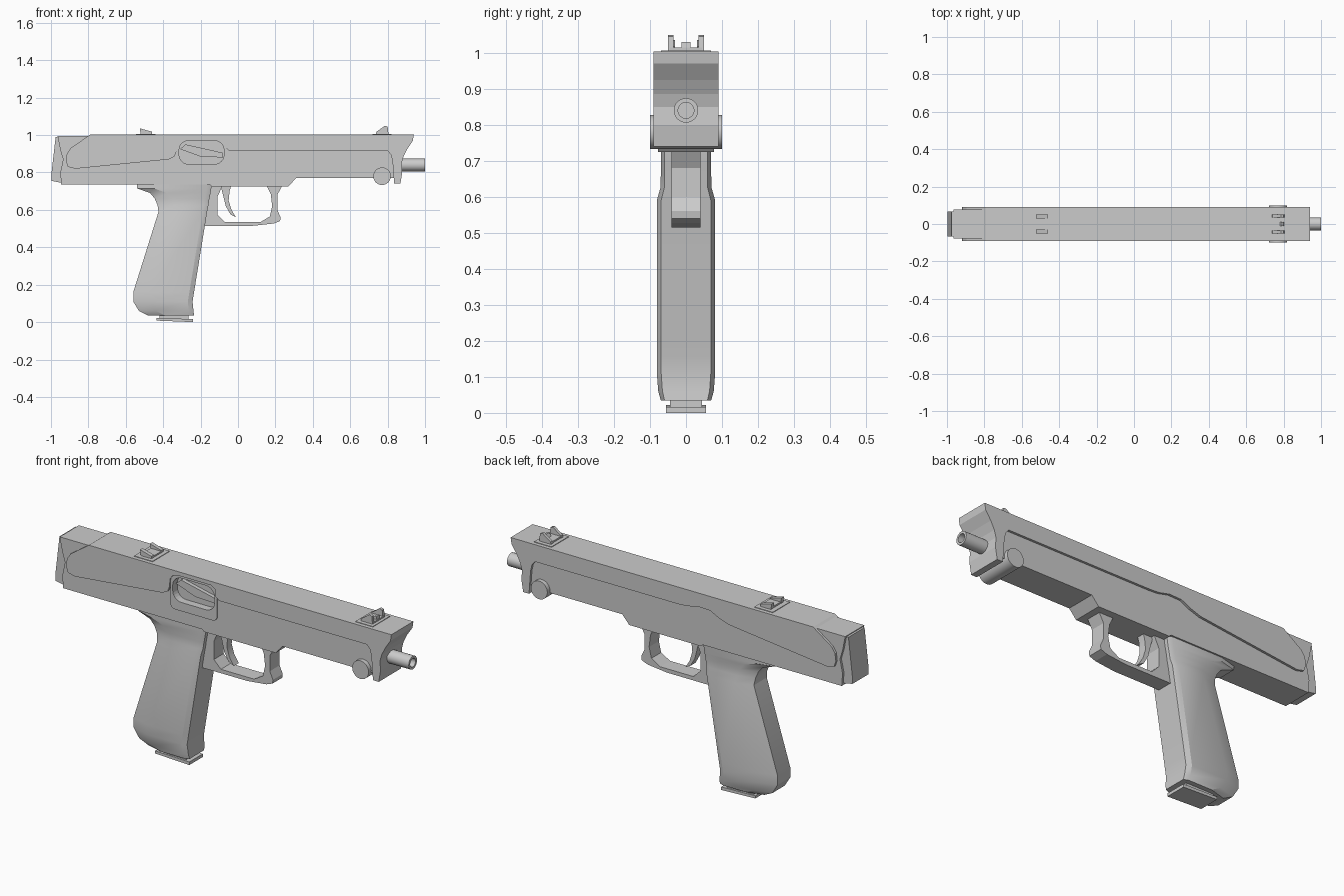
import bpy, bmesh, math

grey = bpy.data.materials.new("plain grey")
grey.diffuse_color = (0.6, 0.6, 0.6, 1)


def finish(name, bm, smooth=None):
    bmesh.ops.recalc_face_normals(bm, faces=bm.faces)
    mesh = bpy.data.meshes.new(name)
    bm.to_mesh(mesh)
    bm.free()
    mesh.materials.append(grey)
    ob = bpy.data.objects.new(name, mesh)
    bpy.context.collection.objects.link(ob)
    if smooth:
        bpy.ops.object.select_all(action='DESELECT')
        ob.select_set(True)
        bpy.context.view_layer.objects.active = ob
        bpy.ops.object.shade_smooth_by_angle(angle=math.radians(smooth))
    return ob


def prism(name, pts, y0, y1, smooth=None):
    """Side profile (x, z) extruded from y0 to y1."""
    bm = bmesh.new()
    face = bm.faces.new([bm.verts.new((x, y0, z)) for x, z in pts])
    ext = bmesh.ops.extrude_face_region(bm, geom=[face])
    for v in ext["geom"]:
        if isinstance(v, bmesh.types.BMVert):
            v.co.y = y1
    return finish(name, bm, smooth)


def loft(name, rings, smooth=None):
    """Skin a stack of equal rings and cap both ends."""
    bm = bmesh.new()
    rows = [[bm.verts.new(p) for p in r] for r in rings]
    n = len(rows[0])
    for a, b in zip(rows, rows[1:]):
        for i in range(n):
            j = (i + 1) % n
            bm.faces.new((a[i], a[j], b[j], b[i]))
    bm.faces.new(rows[0])
    bm.faces.new(rows[-1])
    return finish(name, bm, smooth)


def box(name, x0, x1, w, z0, z1, y=0):
    return prism(name, [(x0, z0), (x1, z0), (x1, z1), (x0, z1)], y - w, y + w)


def disc(cx, cz, r, n=32):
    return [(cx + r * math.cos(2 * math.pi * i / n), cz + r * math.sin(2 * math.pi * i / n))
            for i in range(n)]


def rounded(x0, x1, z0, z1, r, n=6):
    pts = []
    for k, (cx, cz) in enumerate([(x1 - r, z1 - r), (x0 + r, z1 - r), (x0 + r, z0 + r), (x1 - r, z0 + r)]):
        for i in range(n + 1):
            a = math.pi / 2 * (k + i / n)
            pts.append((cx + r * math.cos(a), cz + r * math.sin(a)))
    return pts


# Receiver body with a recessed ejection port on the near side
body = prism("receiver", [(-0.945, 0.735), (-0.15, 0.735), (-0.14, 0.725), (0.27, 0.725), (0.31, 0.77),
                          (0.85, 0.77), (0.85, 0.995), (-0.965, 0.995), (-0.95, 0.92), (-0.935, 0.87),
                          (-0.95, 0.80)], -0.078, 0.078)
port_rim = prism("port_surround", rounded(-0.328, -0.062, 0.80, 0.985, 0.025), -0.084, -0.06)
cutter = prism("port_cutter", rounded(-0.315, -0.075, 0.845, 0.97, 0.05), -0.2, -0.045)
cutter.hide_render = True
cutter.hide_viewport = True
for ob in (body, port_rim):
    mod = ob.modifiers.new("port", 'BOOLEAN')
    mod.operation = 'DIFFERENCE'
    mod.solver = 'EXACT'
    mod.object = cutter
prism("bolt", [(-0.31, 0.925), (-0.2, 0.885), (-0.08, 0.88), (-0.08, 0.905), (-0.28, 0.95)], -0.065, -0.04)

# Upper cover: both halves share the nose and tail, only the seam differs
nose = [(0.80, 0.915), (0.818, 0.895), (0.826, 0.86), (0.835, 0.74), (0.868, 0.74), (0.878, 0.80),
        (0.875, 0.85), (0.885, 0.885), (0.905, 0.925), (0.935, 0.97), (0.94, 1.003)]
tail = [(-0.79, 1.003), (-0.895, 0.93), (-0.915, 0.90), (-0.92, 0.86), (-0.91, 0.83), (-0.87, 0.82)]
near_seam = [(-0.37, 0.87), (-0.34, 0.885), (-0.33, 0.91), (-0.325, 0.955), (-0.31, 0.975), (-0.28, 0.983),
             (-0.09, 0.983), (-0.07, 0.97), (-0.065, 0.93), (-0.045, 0.915)]
far_seam = [(-0.31, 0.885), (-0.25, 0.905), (-0.20, 0.93), (-0.13, 0.932), (-0.07, 0.918), (-0.02, 0.915)]
prism("upper_cover_near", tail + near_seam + nose, -0.09, 0)
prism("upper_cover_far", tail + far_seam + nose, 0, 0.09)

# Rear end cap
prism("end_cap", [(-0.945, 0.745), (-0.998, 0.755), (-0.998, 0.79), (-0.975, 0.99), (-0.96, 0.99),
                  (-0.93, 0.87)], -0.066, 0.066)

# Takedown pin and hollow barrel
prism("takedown_pin", disc(0.77, 0.78, 0.047), -0.1, 0.1, 30)
loft("barrel", [[(x, a, b) for a, b in disc(0, 0.84, r)]
                for x, r in ((0.8, 0.034), (1.0, 0.034), (1.0, 0.022), (0.94, 0.022))], 30)

# Grip: stacked rings with a narrow front chamfer and a wide back chamfer
sections = [(.035, -.48, -.235, .070), (.06, -.53, -.238, .077), (.11, -.56, -.243, .081),
            (.16, -.56, -.235, .081), (.59, -.425, -.165, .081), (.625, -.43, -.158, .071),
            (.66, -.445, -.153, .07), (.69, -.47, -.147, .07), (.715, -.54, -.143, .07),
            (.74, -.54, -.14, .07)]
rings = []
for z, xb, xf, w in sections:
    half = [(xf, 0.85 * w), (xf - 0.025, w), (xb + 0.09, w), (xb, 0.65 * w)]
    rings.append([(x, y, z) for x, y in half] + [(x, -y, z) for x, y in reversed(half)])
loft("grip", rings, 25)

# Magazine base
box("magazine", -0.42, -0.265, 0.045, 0.012, 0.05)
prism("magazine_floor", [(-0.435, 0.008), (-0.24, 0.0), (-0.24, 0.016), (-0.435, 0.022)], -0.055, 0.055)

# Trigger guard and trigger
prism("trigger_guard", [(-0.18, 0.515), (0.08, 0.515), (0.19, 0.527), (0.225, 0.54), (0.228, 0.56),
                        (0.21, 0.60), (0.21, 0.68), (0.24, 0.735), (0.15, 0.735), (0.175, 0.685),
                        (0.183, 0.62), (0.17, 0.565), (0.12, 0.535), (-0.07, 0.535), (-0.11, 0.575),
                        (-0.11, 0.67), (-0.08, 0.735), (-0.18, 0.735)], -0.04, 0.04)
prism("trigger", [(-0.095, 0.735), (-0.08, 0.68), (-0.065, 0.62), (-0.04, 0.575), (-0.01, 0.56),
                  (-0.035, 0.60), (-0.05, 0.65), (-0.045, 0.70), (-0.035, 0.735)], -0.02, 0.02, 30)

# Sights on thin plates
box("rear_sight_plate", -0.545, -0.44, 0.07, 0.99, 1.006)
box("front_sight_plate", 0.72, 0.82, 0.07, 0.99, 1.006)
box("rear_sight_base", -0.52, -0.46, 0.05, 1.0, 1.014)
for s, side in ((-1, "near"), (1, "far")):
    prism("rear_sight_ear_" + side, [(-0.52, 1.0), (-0.46, 1.0), (-0.46, 1.018), (-0.525, 1.036)],
          s * 0.03, s * 0.05)
    prism("front_sight_ear_" + side, [(0.735, 1.0), (0.805, 1.0), (0.80, 1.045), (0.785, 1.05),
                                      (0.765, 1.035), (0.74, 1.018)], s * 0.035, s * 0.05)
box("front_sight_base", 0.74, 0.805, 0.045, 1.0, 1.014)
prism("front_sight_post", [(0.77, 1.0), (0.805, 1.0), (0.80, 1.03), (0.79, 1.03)], -0.012, 0.012)
